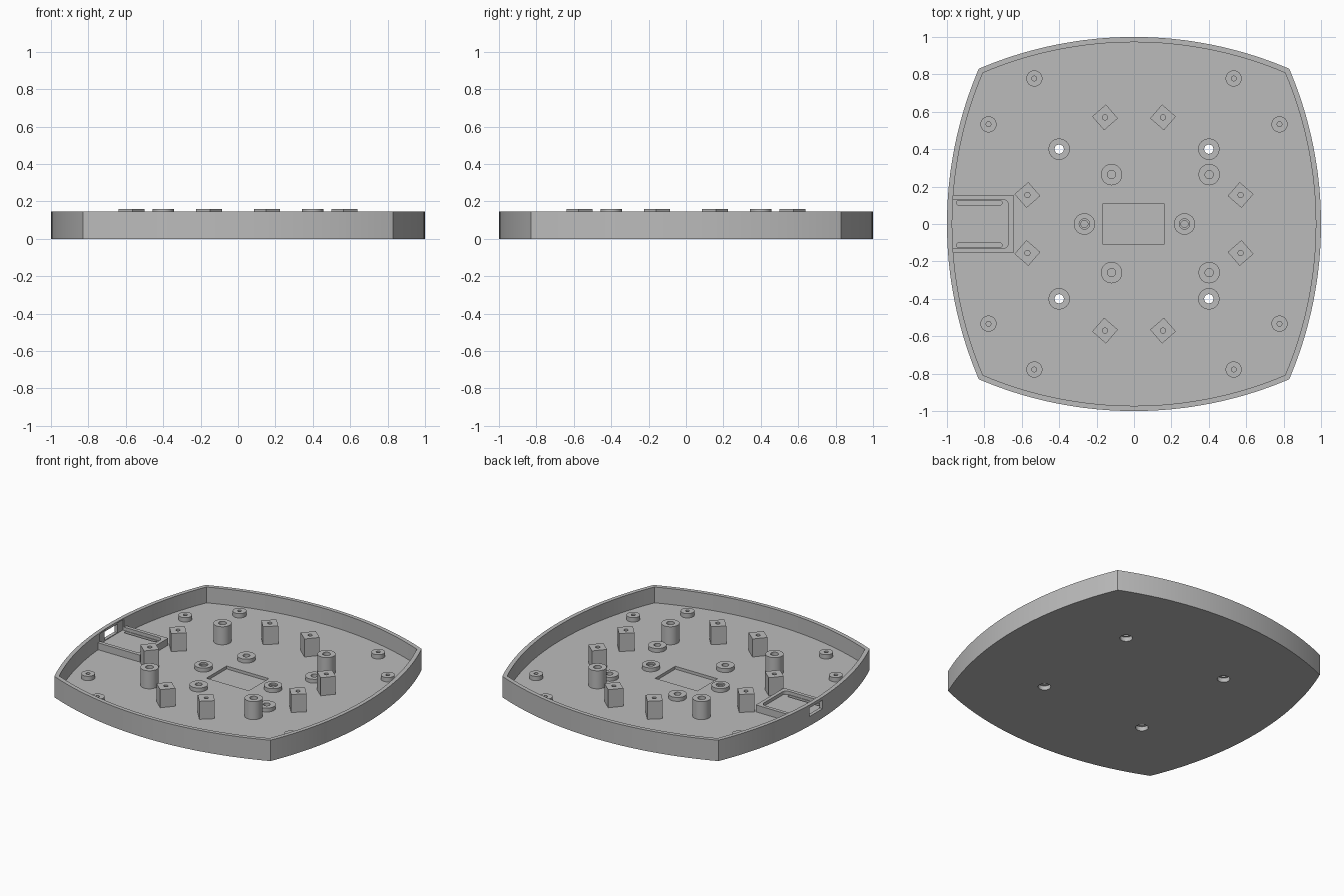
import bpy, bmesh, math
from mathutils import Matrix, Vector

cube = bpy.data.objects.get("Cube")
if cube:
    bpy.data.objects.remove(cube, do_unlink=True)

FLOOR, RIM, POST = 0.035, 0.145, 0.16

grey = bpy.data.materials.new("plain grey")
grey.use_nodes = True
grey.diffuse_color = (0.5, 0.5, 0.5, 1)
grey.node_tree.nodes["Principled BSDF"].inputs["Base Color"].default_value = (0.5, 0.5, 0.5, 1)


def prism(name, pts, z0, z1):
    """Extrude a flat outline from z0 up to z1."""
    bm = bmesh.new()
    face = bm.faces.new([bm.verts.new((x, y, z0)) for x, y in pts])
    top = bmesh.ops.extrude_face_region(bm, geom=[face], use_keep_orig=True)["geom"]
    bmesh.ops.translate(bm, vec=(0, 0, z1 - z0),
                        verts=[v for v in top if isinstance(v, bmesh.types.BMVert)])
    bmesh.ops.recalc_face_normals(bm, faces=bm.faces)
    mesh = bpy.data.meshes.new(name)
    bm.to_mesh(mesh)
    bm.free()
    mesh.materials.append(grey)
    obj = bpy.data.objects.new(name, mesh)
    bpy.context.collection.objects.link(obj)
    return obj


def circle(x, y, r, n=40):
    return [(x + r * math.cos(math.tau * i / n), y + r * math.sin(math.tau * i / n))
            for i in range(n)]


def rect(x0, x1, y0, y1):
    return [(x0, y0), (x1, y0), (x1, y1), (x0, y1)]


def round_rect(x0, x1, y0, y1, r, n=6):
    pts = []
    for k, (cx, cy) in enumerate(rect(x0 + r, x1 - r, y0 + r, y1 - r)):
        for i in range(n + 1):
            a = math.pi * (1 + k / 2 + i / n / 2)
            pts.append((cx + r * math.cos(a), cy + r * math.sin(a)))
    return pts


def bowed_square(corner, middle, n=32):
    """Square outline whose four sides are shallow arcs."""
    sag = middle - corner
    radius = (corner ** 2 + sag ** 2) / (2 * sag)
    half = math.asin(corner / radius)
    pts = []
    for side in range(4):
        turn = Matrix.Rotation(side * math.pi / 2, 2)
        for i in range(n):
            a = half * (2 * i / n - 1)
            arc = Vector((middle - radius + radius * math.cos(a), radius * math.sin(a)))
            pts.append(tuple(turn @ arc))
    return pts


def cut(obj, outline, z0, z1):
    """Remove a prism-shaped volume from an object."""
    tool = prism("cutter", outline, z0, z1)
    tool.hide_render = True
    mod = obj.modifiers.new("cut", "BOOLEAN")
    mod.operation, mod.solver, mod.object = "DIFFERENCE", "EXACT", tool
    graph = bpy.context.evaluated_depsgraph_get()
    mesh = bpy.data.meshes.new_from_object(obj.evaluated_get(graph))
    obj.modifiers.clear()
    obj.data = mesh
    bpy.data.objects.remove(tool, do_unlink=True)


def finish(obj):
    bpy.ops.object.select_all(action="DESELECT")
    obj.select_set(True)
    bpy.context.view_layer.objects.active = obj
    bpy.ops.object.shade_smooth_by_angle(angle=math.radians(30))


def ring(name, x, y, r, hole, top):
    obj = prism(name, circle(x, y, r), FLOOR - 0.002, top)
    cut(obj, circle(x, y, hole, 24), FLOOR, top + 0.1)
    return obj


signs = [(sx, sy) for sx in (-1, 1) for sy in (-1, 1)]
parts = []

# Shell: floor with a bowed rim, centre pocket and screw holes
shell = prism("shell", bowed_square(0.83, 1.0), 0, RIM)
cut(shell, bowed_square(0.808, 0.972), FLOOR, 1)
cut(shell, rect(-0.165, 0.16, -0.11, 0.11), 0.015, 1)
# Port opening in the right wall, with a shallow pocket on its inside
cut(shell, rect(-0.976, -0.9, -0.13, 0.13), 0.06, 0.135)
cut(shell, rect(-1.1, -0.9, -0.07, 0.07), 0.065, 0.125)
for sx, sy in signs:
    cut(shell, circle(sx * 0.4, sy * 0.4, 0.025, 24), -1, 1)
    cut(shell, circle(sx * 0.4, sy * 0.4, 0.04, 32), -1, 0.03)
parts.append(shell)

# Connector tray beside the port
tray = prism("connector_tray", rect(-0.975, -0.645, -0.155, 0.155), FLOOR - 0.002, 0.083)
cut(tray, round_rect(-1.1, -0.67, -0.13, 0.13, 0.03), 0.06, 1)
for s in (-1, 1):
    y = s * 0.114
    cut(tray, round_rect(-0.95, -0.705, y - 0.012, y + 0.012, 0.011), 0.038, 1)
parts.append(tray)

for sx, sy in signs:
    # Tall round screw pillars
    pillar = prism("round_pillar", circle(sx * 0.4, sy * 0.4, 0.057), FLOOR - 0.002, POST)
    cut(pillar, circle(sx * 0.4, sy * 0.4, 0.025, 24), -1, 1)
    parts.append(pillar)
    # Square posts and small edge bosses, two of each per quarter
    for x, y in ((0.155, 0.57), (0.57, 0.155)):
        x, y = x * sx, y * sy
        tilt = math.radians(4) * sx * sy
        corners = [(x + 0.069 * math.cos(tilt + k * math.pi / 2),
                    y + 0.069 * math.sin(tilt + k * math.pi / 2)) for k in range(4)]
        post = prism("square_post", corners, FLOOR - 0.002, POST)
        cut(post, circle(x, y, 0.014, 20), 0.06, 1)
        parts.append(post)
    for x, y in ((0.533, 0.778), (0.778, 0.533)):
        parts.append(ring("edge_boss", x * sx, y * sy, 0.043, 0.013, 0.065))

# Low standoffs around the centre
for x in (-0.12, 0.402):
    for y in (-0.26, 0.264):
        parts.append(ring("low_standoff", x, y, 0.057, 0.022, 0.062))
for x in (-0.265, 0.27):
    standoff = ring("stepped_standoff", x, 0, 0.057, 0.019, 0.062)
    cut(standoff, circle(x, 0, 0.028, 24), 0.05, 1)
    parts.append(standoff)

for part in parts:
    finish(part)
